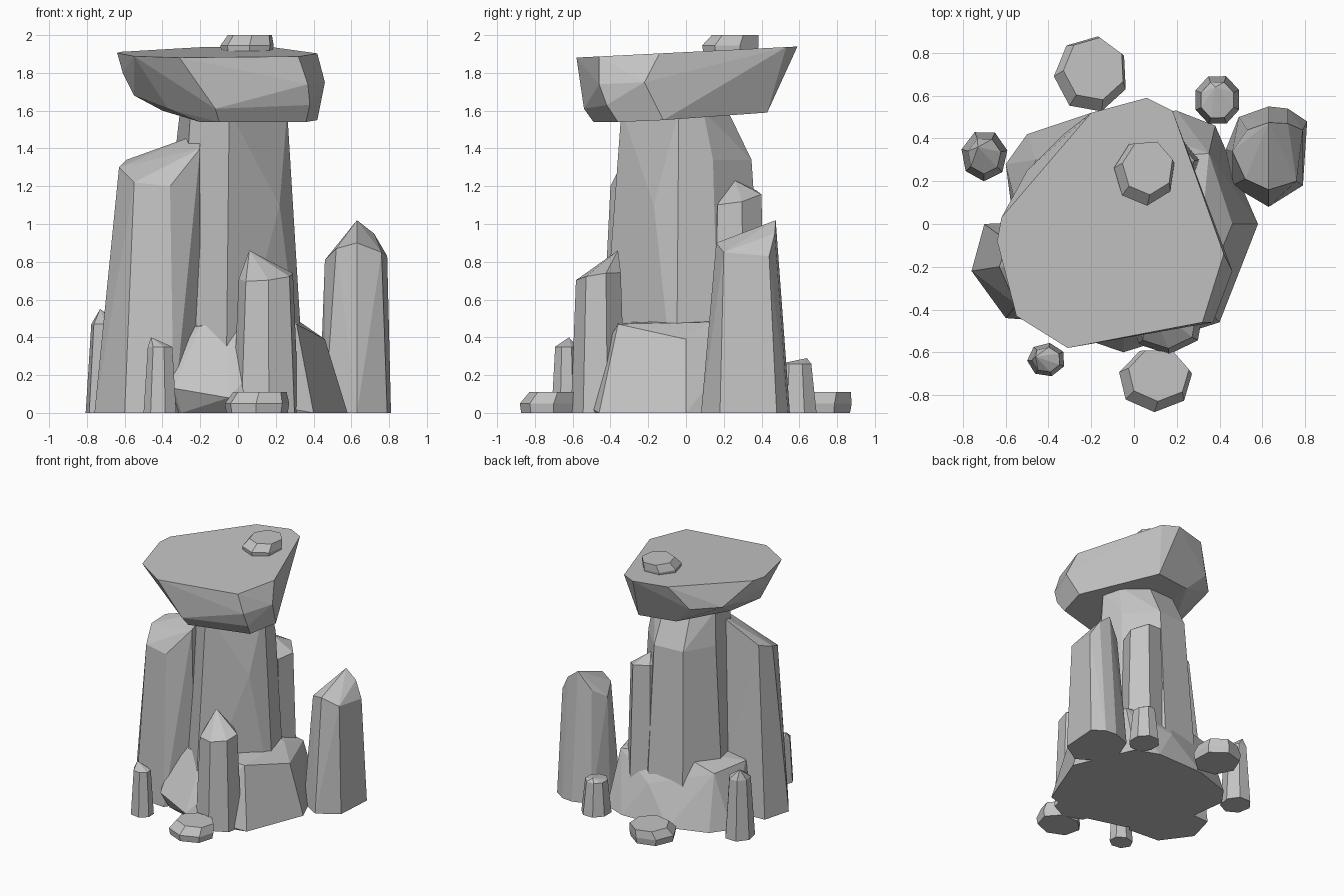
import bpy
import bmesh
from math import cos, sin, pi, radians
from mathutils import Vector

default_cube = bpy.data.objects.get("Cube")
if default_cube:
    bpy.data.objects.remove(default_cube, do_unlink=True)

# One plain stone colour
stone = bpy.data.materials.new("grey_stone")
stone.use_nodes = True
stone_colour = (0.55, 0.55, 0.55, 1)
stone.diffuse_color = stone_colour
stone.node_tree.nodes["Principled BSDF"].inputs["Base Color"].default_value = stone_colour


def rock(name, points):
    """Flat-faced convex boulder wrapped around a few corner points."""
    bm = bmesh.new()
    for point in points:
        bm.verts.new(point)
    bmesh.ops.convex_hull(bm, input=bm.verts)
    loose = [v for v in bm.verts if not v.link_faces]
    bmesh.ops.delete(bm, geom=loose, context="VERTS")
    bmesh.ops.dissolve_limit(bm, angle_limit=radians(4), verts=bm.verts, edges=bm.edges)
    bmesh.ops.recalc_face_normals(bm, faces=bm.faces)
    mesh = bpy.data.meshes.new(name)
    bm.to_mesh(mesh)
    bm.free()
    mesh.materials.append(stone)
    obj = bpy.data.objects.new(name, mesh)
    bpy.context.collection.objects.link(obj)


def on_ground(outline):
    return [(x, y, 0) for x, y in outline]


def ring(centre, radius, z, sides, turn, tilt=(0, 0)):
    """Oval ring of points; tilt raises the ring along x and y."""
    result = []
    for i in range(sides):
        a = turn + 2 * pi * i / sides
        dx, dy = radius[0] * cos(a), radius[1] * sin(a)
        result.append(Vector((centre[0] + dx, centre[1] + dy,
                              z + dx * tilt[0] + dy * tilt[1])))
    return result


def crystal(name, foot, radius, shoulder, tip, sides=7, turn=0.2, tilt=(0, 0), taper=0.85):
    """Tapering column with a slanted shoulder ring and an off-centre tip."""
    top_radius = [r * taper for r in radius]
    points = ring(foot, radius, 0, sides, turn)
    points += ring(foot, top_radius, shoulder, sides, turn, tilt)
    rock(name, points + [tip])


def pebble(name, centre, radius, bottom, top, turn):
    """Squat stone whose flat top is shifted to one side."""
    x, y = centre
    height = top - bottom
    points = ring(centre, [r * 0.95 for r in radius], bottom, 7, turn)
    points += ring(centre, radius, bottom + height * 0.45, 7, turn)
    points += ring((x + 0.015, y + 0.025), [r * 0.83 for r in radius], top, 7, turn)
    rock(name, points)


# Wide tilted slab on top
cap_rim = [(0.06, 0.59), (0.18, 0.53), (0.42, -0.14), (0.32, -0.46), (-0.31, -0.58),
           (-0.55, -0.43), (-0.64, -0.08), (-0.62, 0.03), (-0.2, 0.52)]
cap_waist = [(0.46, -0.22, 1.75), (0.37, -0.46, 1.74), (-0.12, -0.54, 1.61),
             (0.38, -0.42, 1.63), (-0.55, -0.16, 1.68), (-0.61, -0.1, 1.8),
             (-0.5, 0.25, 1.75), (-0.33, 0.42, 1.75)]
cap_base = [(0.42, -0.12, 1.55), (0.36, -0.36, 1.54), (-0.1, -0.49, 1.54),
            (-0.2, -0.4, 1.54), (-0.37, -0.33, 1.61), (-0.4, 0, 1.6),
            (-0.18, 0.38, 1.6), (0.12, 0.43, 1.59)]
rock("cap_slab", [(x, y, 1.91 + 0.05 * y) for x, y in cap_rim] + cap_waist + cap_base)
pebble("cap_pebble", (0.05, 0.24), (0.145, 0.155), 1.9, 2, 0.3)

# Central pillar: one outline repeated at several heights
pillar_outline = [(-0.05, -0.36), (0.28, -0.04), (0.23, 0.14), (0.04, 0.34),
                  (-0.2, 0.32), (-0.33, 0.1), (-0.27, -0.2)]
pillar_points = [(0.22, -0.17, 1.1)]
for z, grow in ((0, 1.28), (0.8, 1.13), (1.34, 1.02)):
    pillar_points += [(x * grow, y * grow, z) for x, y in pillar_outline]
pillar_points += [(x * 0.93, y * (0.65 if y > 0 else 0.95), 1.6) for x, y in pillar_outline]
rock("main_pillar", pillar_points)

# Broad pillar leaning on the side, with a sloping top
side_outline = [(-0.76, -0.22), (-0.6, -0.44), (-0.34, -0.46), (-0.2, -0.26),
                (-0.28, 0.02), (-0.7, 0)]
side_top = [(-0.63, -0.2, 1.3), (-0.55, -0.38, 1.22), (-0.36, -0.4, 1.2),
            (-0.2, -0.3, 1.4), (-0.2, -0.12, 1.48), (-0.59, -0.08, 1.34)]
rock("side_pillar", on_ground(side_outline) + side_top)

# Low boulder around the foot, undercut at the front
foot_outline = [(0.58, 0), (0.4, -0.46), (0.05, -0.54), (-0.3, -0.44), (-0.55, -0.1),
                (-0.6, 0.28), (-0.5, 0.42), (-0.2, 0.52), (0.2, 0.53), (0.38, 0.46)]
foot_top = [(0.46, 0, 0.39), (0.31, -0.36, 0.47), (-0.05, -0.36, 0.48),
            (-0.2, -0.34, 0.46), (-0.34, -0.38, 0.3), (-0.34, -0.5, 0.13),
            (-0.05, -0.6, 0.08), (-0.53, 0, 0.43), (-0.46, 0.3, 0.42),
            (0.02, 0.45, 0.27), (-0.1, 0.3, 0.52), (0.35, 0.33, 0.42), (0.33, 0.12, 0.48)]
rock("foot_boulder", on_ground(foot_outline) + foot_top)

# Tall standing crystal with a chisel tip
tall_outline = [(0.81, 0.48), (0.79, 0.18), (0.63, 0.08), (0.46, 0.18),
                (0.43, 0.35), (0.49, 0.5), (0.63, 0.55), (0.72, 0.54)]
tall_shoulder = [(0.79, 0.44, 0.83), (0.76, 0.2, 0.85), (0.63, 0.16, 0.9), (0.52, 0.21, 0.87),
                 (0.46, 0.34, 0.81), (0.53, 0.44, 0.88), (0.72, 0.47, 0.95)]
rock("tall_crystal", on_ground(tall_outline) + tall_shoulder + [(0.63, 0.475, 1.02)])

# Smaller standing crystals around the pillar
crystal("back_column", (0.15, 0.27), (0.17, 0.17), 1.14, (0.13, 0.26, 1.23),
        sides=6, tilt=(-0.2, 0.2), taper=0.8)
crystal("front_crystal", (0.15, -0.46), (0.18, 0.15), 0.72, (0.06, -0.36, 0.86),
        turn=0.3, tilt=(0.1, 0.15), taper=0.82)
crystal("small_front_crystal", (-0.41, -0.635), (0.09, 0.08), 0.35, (-0.46, -0.62, 0.4),
        turn=0.5, taper=0.75)
crystal("small_side_crystal", (-0.7, 0.32), (0.11, 0.12), 0.47, (-0.73, 0.36, 0.55), taper=0.72)
crystal("small_back_crystal", (0.39, 0.58), (0.11, 0.12), 0.26, (0.38, 0.64, 0.29),
        sides=8, turn=0.4, taper=0.75)

# Loose pebbles on the ground
pebble("front_pebble", (0.1, -0.73), (0.175, 0.15), 0, 0.11, 0.2)
pebble("back_pebble", (-0.2, 0.7), (0.175, 0.18), 0, 0.11, 0.5)
